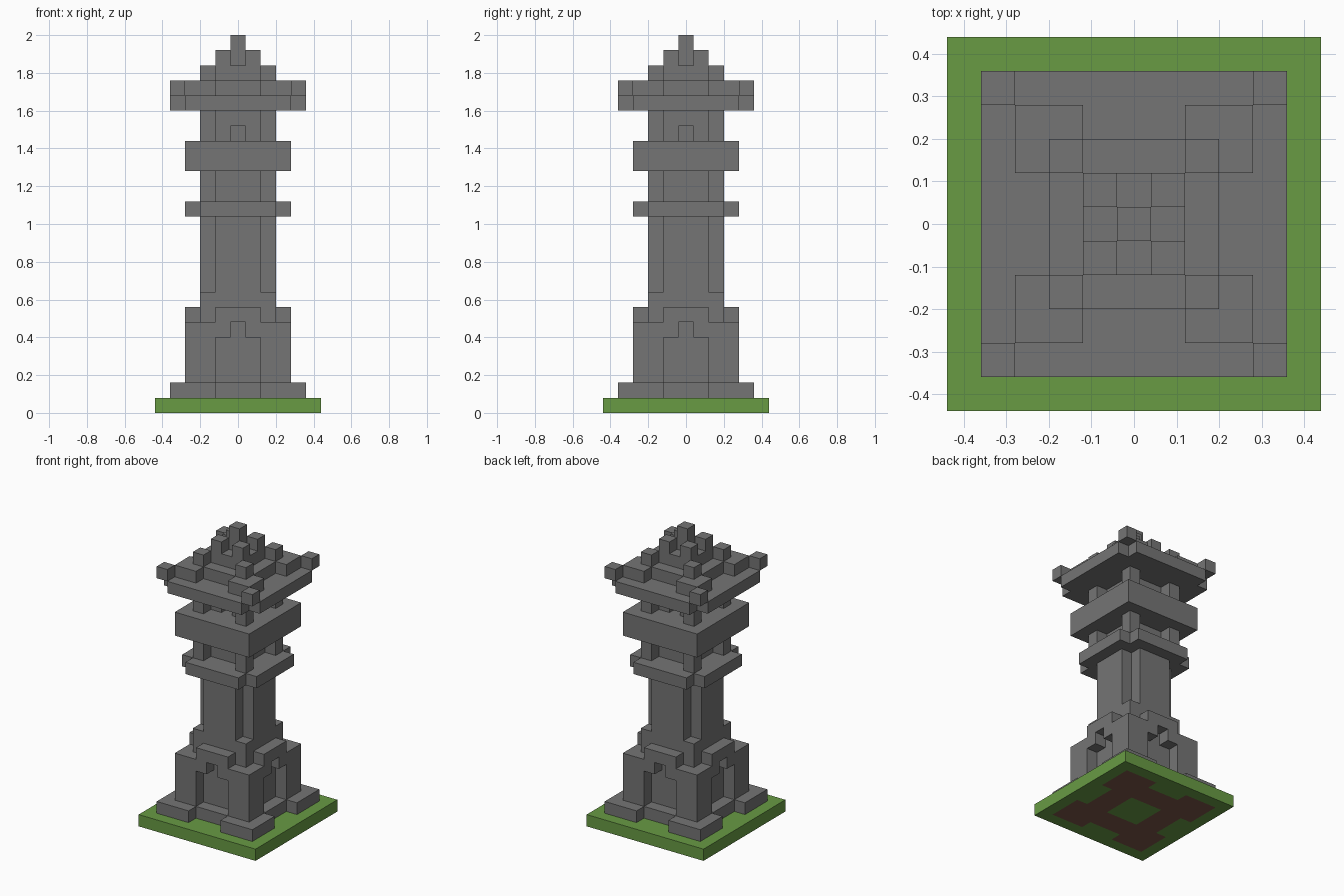
import bpy
import bmesh

old = bpy.data.objects.get("Cube")
if old:
    bpy.data.objects.remove(old, do_unlink=True)

U = 0.08       # edge length of one block
CELLS = 11     # blocks along the base


def make_material(name, rgb):
    linear = [((c / 255 + 0.055) / 1.055) ** 2.4 for c in rgb]
    mat = bpy.data.materials.new(name)
    mat.use_nodes = True
    mat.diffuse_color = (*linear, 1)
    mat.node_tree.nodes["Principled BSDF"].inputs["Base Color"].default_value = (*linear, 1)
    return mat


stone = make_material("grey_stone", (117, 117, 117))
grass = make_material("grass_green", (104, 155, 68))
soil = make_material("soil_brown", (123, 85, 72))


def layer(name, bottom, top, rule, mats=(stone,), under_rule=None):
    """Extrude every block cell that meets rule(lo, hi), where lo and hi are
    the smaller and larger block distance from the centre axes."""
    bm = bmesh.new()
    bmesh.ops.create_grid(bm, x_segments=CELLS, y_segments=CELLS, size=CELLS * U / 2)

    def dist(face):
        c = face.calc_center_median()
        return sorted((round(abs(c.x) / U), round(abs(c.y) / U)))

    bmesh.ops.delete(bm, geom=[f for f in bm.faces if not rule(*dist(f))], context='FACES')
    out = bmesh.ops.extrude_face_region(bm, geom=bm.faces[:])
    verts = [g for g in out["geom"] if isinstance(g, bmesh.types.BMVert)]
    bmesh.ops.translate(bm, verts=verts, vec=(0, 0, (top - bottom) * U))
    bmesh.ops.recalc_face_normals(bm, faces=bm.faces[:])
    # second colour on the underside
    if under_rule:
        for f in bm.faces:
            if f.calc_center_median().z < U / 10 and under_rule(*dist(f)):
                f.material_index = 1
    bmesh.ops.dissolve_limit(bm, angle_limit=0.01, verts=bm.verts[:], edges=bm.edges[:],
                             delimit={'MATERIAL', 'NORMAL'})
    mesh = bpy.data.meshes.new(name)
    bm.to_mesh(mesh)
    bm.free()
    for m in mats:
        mesh.materials.append(m)
    obj = bpy.data.objects.new(name, mesh)
    obj.location.z = bottom * U
    bpy.context.collection.objects.link(obj)


def square(n):
    return lambda lo, hi: hi <= n


def corners(n):
    return lambda lo, hi: lo == n and hi == n


def footprint(lo, hi):
    return (lo >= 2 and hi <= 4) or 2 <= hi <= 3


# ground and footing
layer("ground", 0, 1, square(5), (grass, soil), footprint)
layer("footing", 1, 2, footprint)

# lower block with a stepped door niche on each side
layer("lower_walls", 2, 5, lambda lo, hi: hi <= 2 or (hi == 3 and lo >= 2))
layer("door_heads", 5, 6, lambda lo, hi: hi <= 2 or (hi == 3 and lo >= 1))
layer("door_lintels", 6, 7, lambda lo, hi: hi <= 2 or (hi == 3 and lo <= 1))

# shaft with notched corners
layer("shaft_base", 7, 8, square(2))
layer("shaft", 8, 13, lambda lo, hi: hi <= 2 and lo <= 1)
layer("lower_ledge", 13, 14, lambda lo, hi: hi <= 3 and lo <= 2)

# gallery and upper ledge
layer("gallery_core", 14, 16, square(1))
layer("gallery_pillars", 14, 16, corners(2))
layer("upper_ledge", 16, 18, square(3))

# lantern room with a small window on each side
layer("lantern_core", 18, 19, square(0))
layer("window_jambs", 18, 19, corners(1))
layer("lantern_top", 19, 20, square(1))
layer("lantern_pillars", 18, 20, corners(2))

# stepped roof with raised corners
layer("roof_eaves", 20, 21, lambda lo, hi: hi <= 4 and lo <= 3)
layer("eave_tips", 21, 22, corners(4))
layer("roof_lower_step", 21, 22, lambda lo, hi: hi <= 2 or (lo >= 2 and hi <= 3))
layer("roof_upper_step", 22, 23, square(1))
layer("outer_knobs", 22, 23, corners(2))
layer("inner_knobs", 23, 24, corners(1))
layer("finial", 23, 25, square(0))
